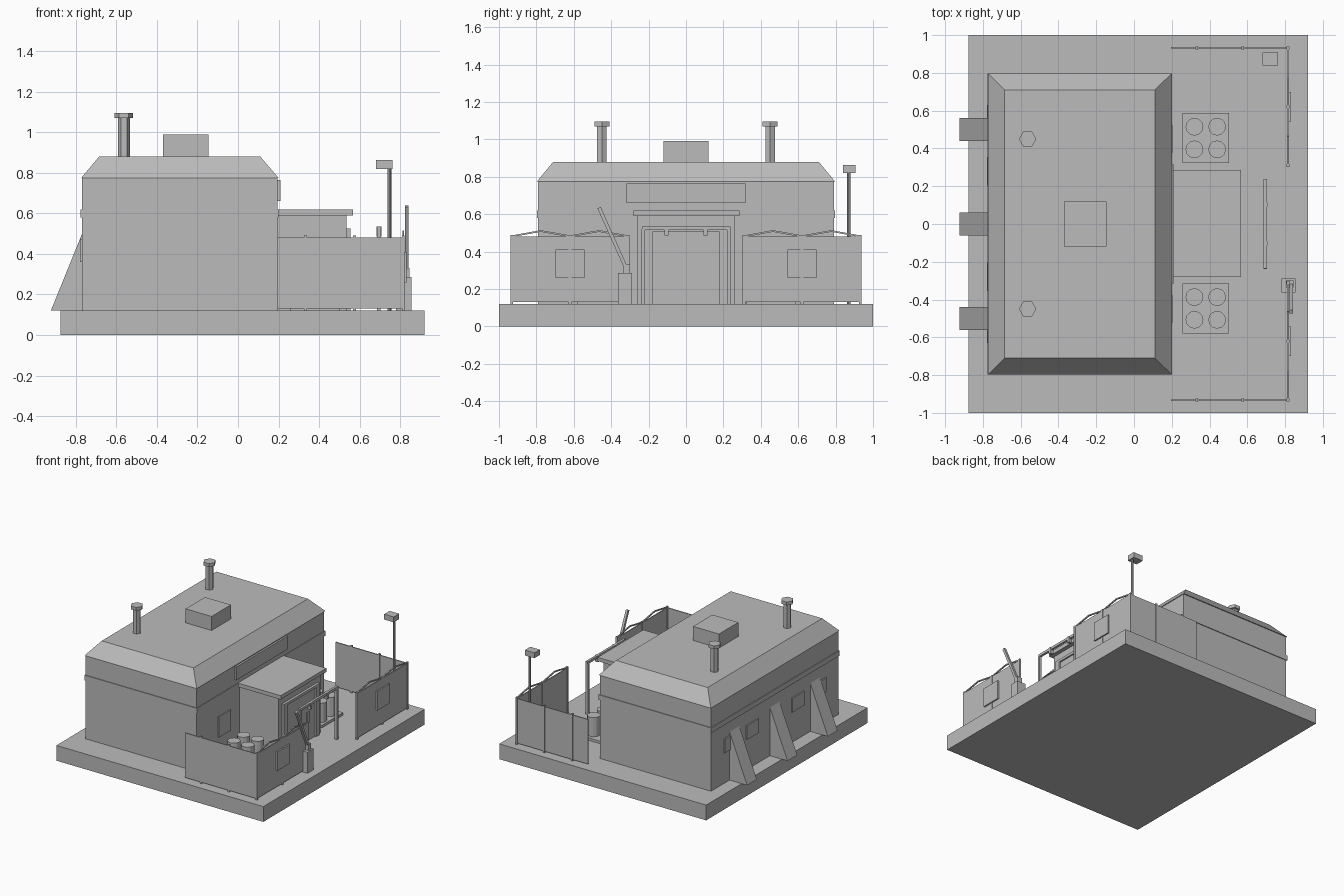
import bpy
from math import pi, atan2
from mathutils import Vector

cube = bpy.data.objects.get("Cube")
if cube:
    bpy.data.objects.remove(cube, do_unlink=True)

grey = bpy.data.materials.new("concrete_grey")
grey.use_nodes = True
colour = (0.5, 0.5, 0.5, 1)
grey.diffuse_color = colour
grey.node_tree.nodes["Principled BSDF"].inputs["Base Color"].default_value = colour


def mesh(name, verts, faces):
    me = bpy.data.meshes.new(name)
    me.from_pydata(verts, [], faces)
    me.materials.append(grey)
    ob = bpy.data.objects.new(name, me)
    bpy.context.collection.objects.link(ob)
    return ob


def loft(name, lower, upper):
    """Join two matching loops into a closed solid."""
    n = len(lower)
    sides = [(i, (i + 1) % n, (i + 1) % n + n, i + n) for i in range(n)]
    return mesh(name, lower + upper,
                sides + [tuple(reversed(range(n))), tuple(range(n, 2 * n))])


def rect(x, y, z):
    return [(x[0], y[0], z), (x[1], y[0], z), (x[1], y[1], z), (x[0], y[1], z)]


def box(name, x, y, z):
    return loft(name, rect(x, y, z[0]), rect(x, y, z[1]))


def around(c, half):
    return (c - half, c + half)


def cylinder(name, x, y, z, r, sides):
    bpy.ops.mesh.primitive_cylinder_add(vertices=sides, radius=r, depth=z[1] - z[0],
                                        location=(x, y, sum(z) / 2))
    ob = bpy.context.object
    ob.name = name
    ob.data.materials.append(grey)
    if sides == 6:
        ob.rotation_euler.z = pi / 2
    return ob


def bar(name, a, b, w):
    """Square bar between two points lying in a plane of constant x."""
    a, b = Vector(a), Vector(b)
    d = b - a
    ob = box(name, (-w / 2, w / 2), (-d.length / 2, d.length / 2), (-w / 2, w / 2))
    ob.location = (a + b) / 2
    ob.rotation_euler.x = atan2(d.z, d.y)
    return ob


G = 0.12  # ground slab top

# Ground slab, main block and roof
box("ground_slab", (-0.875, 0.92), (-1, 1), (0, G))
box("main_block", (-0.77, 0.195), (-0.79, 0.79), (G, 0.775))
box("wall_belt", (-0.776, 0.2), (-0.796, 0.796), (0.58, 0.62))
loft("bevelled_roof", rect((-0.773, 0.2), (-0.797, 0.797), 0.775),
     rect((-0.685, 0.11), (-0.71, 0.71), 0.88))
box("roof_vent_box", (-0.37, -0.145), (-0.12, 0.12), (0.88, 0.99))
for y in (-0.45, 0.45):
    cylinder("chimney_shaft", -0.563, y, (0.87, 1.075), 0.03, 6)
    cylinder("chimney_cap", -0.563, y, (1.07, 1.095), 0.046, 6)

# Rear buttresses and small windows
for y in (-0.5, 0, 0.5):
    loft("buttress", [(-0.765, y - 0.06, G), (-0.765, y - 0.06, 0.51), (-0.923, y - 0.06, G)],
         [(-0.765, y + 0.06, G), (-0.765, y + 0.06, 0.51), (-0.923, y + 0.06, G)])
for y in (-0.555, -0.28, 0.28, 0.555):
    box("rear_window", (-0.779, -0.77), around(y, 0.075), (0.36, 0.47))

# Entrance wall windows and blank sign board
for y in (-0.45, 0.45):
    box("entrance_wall_window", (0.195, 0.204), around(y, 0.075), (0.29, 0.45))
box("sign_board", (0.195, 0.209), (-0.317, 0.317), (0.66, 0.765))

# Porch with framed door
box("porch", (0.19, 0.535), (-0.26, 0.26), (G, 0.59))
box("porch_roof", (0.195, 0.567), (-0.28, 0.285), (0.59, 0.62))
for y in (-0.2, 0.2):
    box("door_frame_side", (0.53, 0.555), around(y, 0.02), (G, 0.525))
box("door_frame_top", (0.53, 0.555), (-0.22, 0.22), (0.505, 0.525))
box("door", (0.53, 0.543), (-0.18, 0.18), (G, 0.505))
box("door_panel", (0.54, 0.55), (0.075, 0.102), (0.26, 0.345))

# Overhead pipe frame with hanging lamps
box("pipe_beam", around(0.695, 0.009), (-0.235, 0.238), (0.515, 0.535))
for side in (-1, 1):
    box("pipe_post", around(0.695, 0.009), around(side * 0.228, 0.009), (G, 0.52))
    box("hanging_lamp", around(0.695, 0.013), around(side * 0.104, 0.011), (0.485, 0.535))

# Barrels on pallets
for y in (-0.447, 0.455):
    box("pallet", around(0.38, 0.122), around(y, 0.132), (G, 0.14))
    for dx in (-0.06, 0.06):
        for dy in (-0.06, 0.06):
            cylinder("barrel", 0.38 + dx, y + dy, (0.14, 0.29), 0.047, 12)

# Fences on both sides, with wire and warning plates beside the gateway
for s in (-1, 1):
    box("side_fence_panel", (0.195, 0.815), around(s * 0.932, 0.004), (0.13, 0.48))
    box("gate_fence_panel", around(0.815, 0.004), sorted((s * 0.932, s * 0.31)), (0.13, 0.48))
    for x in (0.333, 0.575):
        box("side_fence_post", around(x, 0.007), around(s * 0.932, 0.007), (G, 0.49))
    ys = [s * y for y in (0.932, 0.62, 0.31)]
    for y in ys:
        box("gate_fence_post", around(0.815, 0.007), around(y, 0.007), (G, 0.49))
    for a, b in zip(ys, ys[1:]):
        peak = (0.815, (a + b) / 2, 0.51)
        for end in (a, b):
            bar("fence_wire", (0.815, end, 0.482), peak, 0.009)
    box("warning_plate", (0.818, 0.83), around(s * 0.62, 0.078), (0.26, 0.41))

# Raised barrier
box("barrier_box", (0.78, 0.856), (-0.363, -0.288), (G, 0.285))
box("barrier_hub", (0.805, 0.845), (-0.335, -0.3), (0.285, 0.33))
bar("barrier_arm", (0.832, -0.308, 0.285), (0.832, -0.465, 0.635), 0.019)

# Lamp post
cylinder("lamp_post", 0.747, 0.87, (G, 0.83), 0.009, 8)
box("lamp_head", (0.68, 0.763), (0.84, 0.907), (0.82, 0.862))
